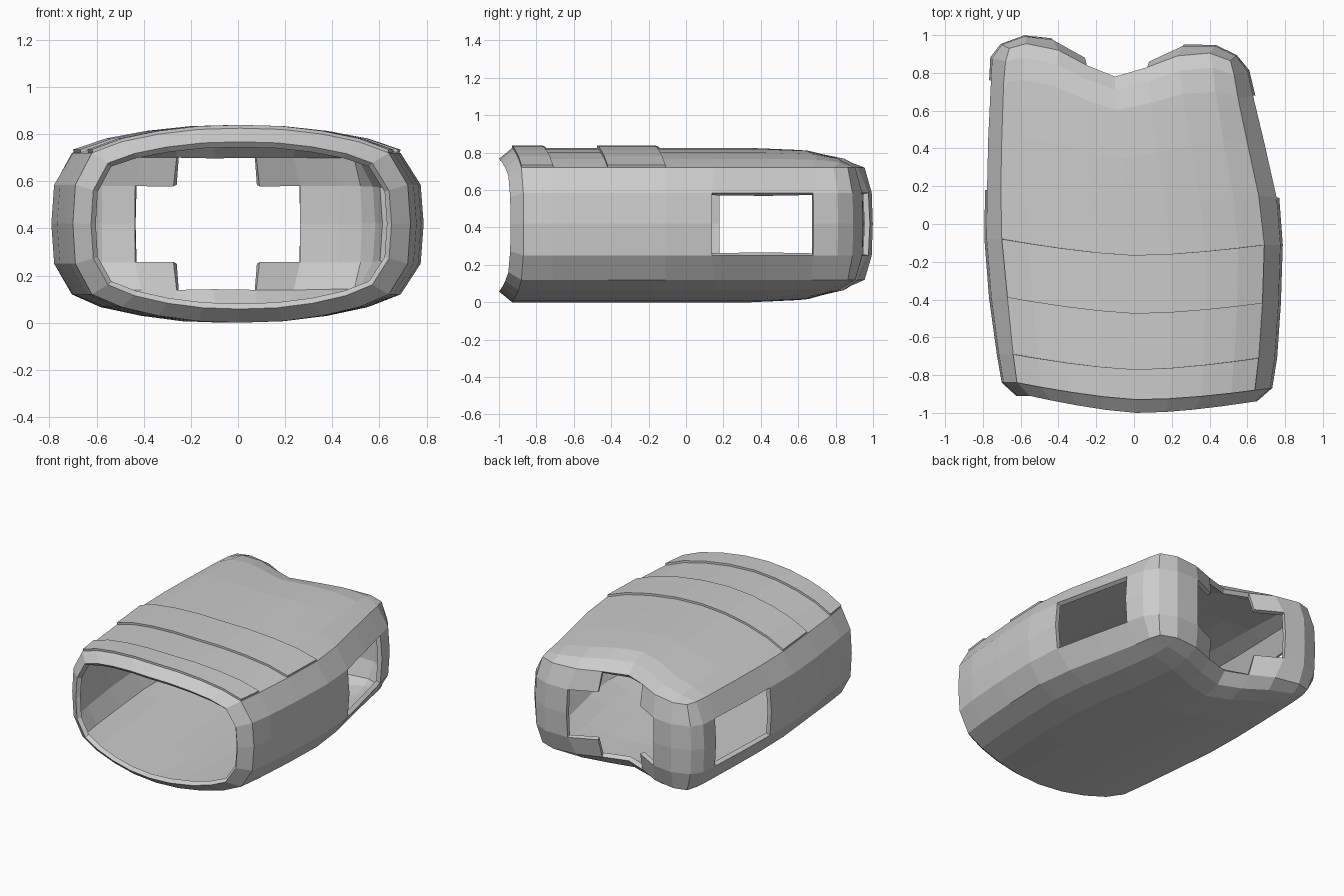
import bpy, bmesh
from mathutils import Vector

if "Cube" in bpy.data.objects:
    bpy.data.objects.remove(bpy.data.objects["Cube"])

# Plan outline: eight rows front to back, nine columns left to right
L_IN = [(-.62, -.84), (-.64, -.69), (-.67, -.39), (-.70, -.08), (-.705, .19), (-.70, .45), (-.69, .75), (-.68, .86)]
L_OUT = [(-.69, -.84), (-.715, -.69), (-.755, -.39), (-.78, -.08), (-.778, .18), (-.772, .45), (-.757, .76), (-.75, .88)]
R_IN = [(.64, -.88), (.66, -.71), (.68, -.42), (.69, -.11), (.66, .15), (.60, .43), (.55, .67), (.53, .79)]
R_OUT = [(.72, -.87), (.745, -.71), (.765, -.42), (.775, -.11), (.755, .14), (.69, .43), (.63, .68), (.60, .81)]
B_IN = [(-.66, .93), (-.57, .955), (-.40, .92), (-.25, .84), (-.10, .78), (.07, .83), (.23, .89), (.40, .905), (.51, .865)]
B_OUT = [(-.70, .95), (-.58, .993), (-.43, .975), (-.26, .88), (-.10, .82), (.08, .86), (.26, .943), (.43, .942), (.54, .89)]
U = [-1, -.8, -.55, -.28, 0, .28, .55, .8, 1]
CROWN = [0, .45, .76, .95, 1, .95, .76, .45, 0]
FADE = [1, 1, 1, 1, 1, 1, .9, .6, 0]           # crown flattens toward the back
BLEND = [0, 0, 0, 0, .2, .45, .8, .93]         # rows take on the back wave
LEVELS = [.72, .585, .42, .25, .12]            # heights of the wall rings
ZMID = .4125


def lerp(a, b, t):
    return a + (b - a) * t


def plate(i, j, top=True):
    """Point on the crowned top or bottom surface."""
    if j == 8:
        x, y = B_IN[i]
    else:
        (lx, ly), (rx, ry), w = L_IN[j], R_IN[j], BLEND[j]
        fb = (B_IN[i][0] - B_IN[0][0]) / (B_IN[8][0] - B_IN[0][0])
        f = lerp((U[i] + 1) / 2, fb, w)
        bow = lerp(-.07 * (1 - abs(U[i]) ** 1.5),
                   B_IN[i][1] - lerp(B_IN[0][1], B_IN[8][1], fb), w)
        x, y = lerp(lx, rx, f), lerp(ly, ry, f) + bow
    c = CROWN[i] * FADE[j]
    return Vector((x, y, .72 + .105 * c if top else .12 - .12 * c))


PATH = [(0, j) for j in range(9)] + [(i, 8) for i in range(1, 9)] + [(8, j) for j in range(7, -1, -1)]


def wall(k, lev):
    """Point on the wall ring that follows the outline."""
    i, j = PATH[k]
    p = plate(i, j)
    o = Vector(B_OUT[i] if j == 8 else (L_OUT if i == 0 else R_OUT)[j])
    t = [0, 1, 1.15, 1, 0][lev]
    return Vector((lerp(p.x, o.x, t), lerp(p.y, o.y, t), LEVELS[lev]))


def finish(name, quads, thickness, mat):
    bm = bmesh.new()
    for q in quads:
        bm.faces.new([bm.verts.new(p) for p in q])
    bmesh.ops.remove_doubles(bm, verts=bm.verts, dist=.0005)
    bmesh.ops.recalc_face_normals(bm, faces=bm.faces)
    highest = max(bm.faces, key=lambda f: f.calc_center_median().z)
    if highest.normal.z < 0:
        bmesh.ops.reverse_faces(bm, faces=bm.faces)
    me = bpy.data.meshes.new(name)
    bm.to_mesh(me)
    bm.free()
    me.materials.append(mat)
    ob = bpy.data.objects.new(name, me)
    bpy.context.collection.objects.link(ob)
    mod = ob.modifiers.new("thickness", 'SOLIDIFY')
    mod.thickness = thickness
    mod.offset = -1
    mod.use_even_offset = True
    return ob


grey = bpy.data.materials.new("plain_grey")
grey.diffuse_color = (.6, .6, .6, 1)
grey.use_nodes = True
grey.node_tree.nodes["Principled BSDF"].inputs["Base Color"].default_value = grey.diffuse_color

quads = []
# Top and bottom plates
for top in (True, False):
    for i in range(8):
        for j in range(8):
            quads.append([plate(i, j, top), plate(i + 1, j, top), plate(i + 1, j + 1, top), plate(i, j + 1, top)])
# Side and back walls, leaving the side windows and the cross-shaped back opening
WINDOW = {4, 5, 18, 19, 10, 11, 12, 13}
NOTCH = {11, 12}
for k in range(24):
    for b in range(4):
        if k in NOTCH or (k in WINDOW and b in (1, 2)):
            continue
        quads.append([wall(k, b), wall(k + 1, b), wall(k + 1, b + 1), wall(k, b + 1)])
# Front lip, drawn inward and forward
ring = [plate(i, 0) for i in range(9)] + [wall(24, b) for b in (1, 2, 3)]
ring += [plate(i, 0, False) for i in range(8, -1, -1)] + [wall(0, b) for b in (3, 2, 1)]
lip = [Vector((p.x * .89, p.y - .08, ZMID + (p.z - ZMID) * .86)) for p in ring]
for k in range(len(ring)):
    n = (k + 1) % len(ring)
    quads.append([ring[k], ring[n], lip[n], lip[k]])
# Keep the frontmost lip on y = -1
front = min(p.y for p in lip)
for p in lip:
    p.y += -1 - front
finish("shell", quads, .03, grey)

# Raised bands across the top
for name, j in (("front_band", 0), ("middle_band", 2)):
    band = []
    for i in range(8):
        q = [plate(i, j), plate(i + 1, j), plate(i + 1, j + 1), plate(i, j + 1)]
        band.append([p + Vector((0, 0, .014)) for p in q])
    finish(name, band, .018, grey)
